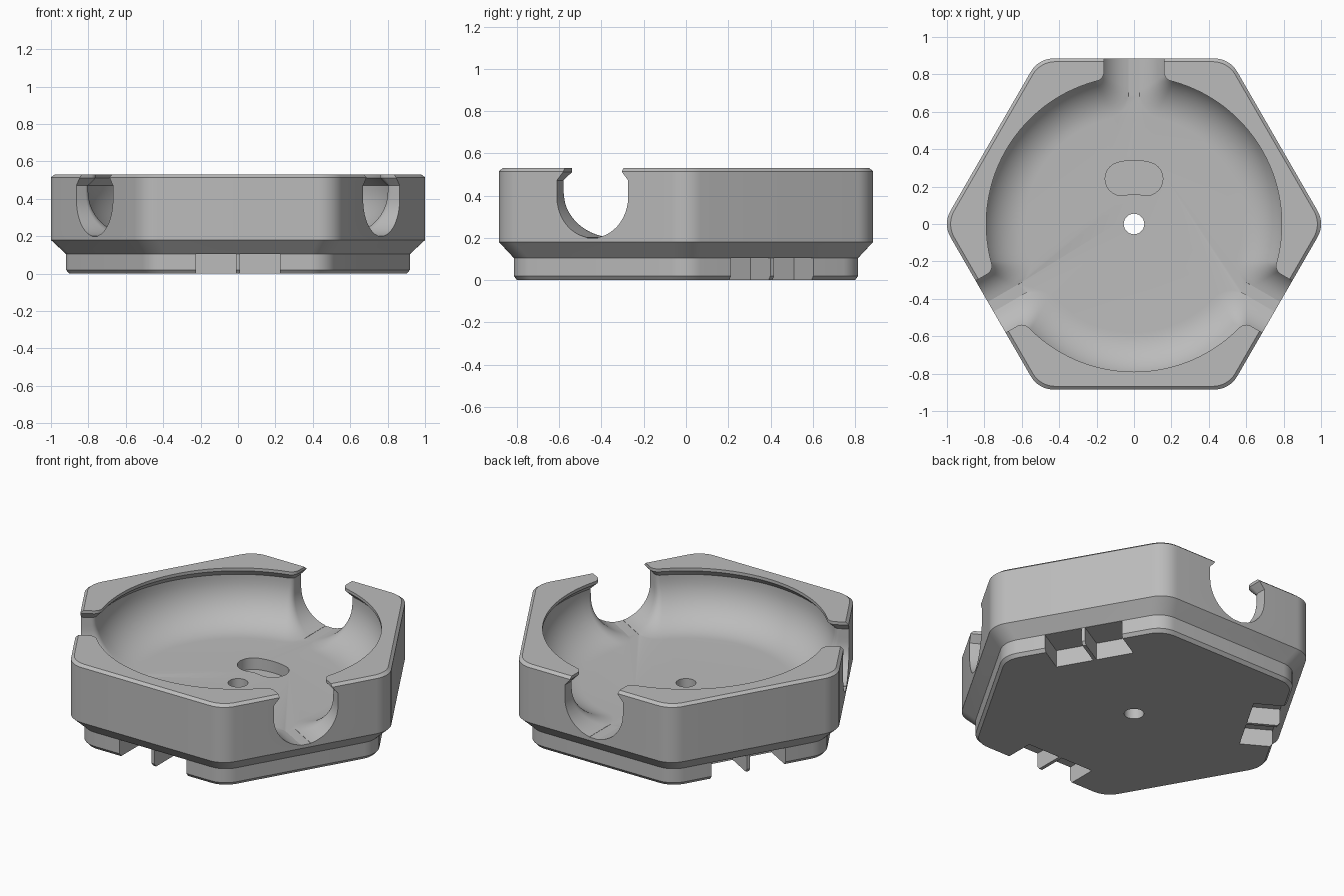
import bpy
import bmesh
from math import sin, cos, pi, radians, sqrt, atan2, hypot

if "Cube" in bpy.data.objects:
    bpy.data.objects.remove(bpy.data.objects["Cube"])

grey = bpy.data.materials.new("plain_grey")
grey.use_nodes = True
grey.diffuse_color = (0.5, 0.5, 0.5, 1)
grey.node_tree.nodes["Principled BSDF"].inputs["Base Color"].default_value = (0.5, 0.5, 0.5, 1)


def loft(name, layers):
    """Closed solid through (outline, height) layers with equal point counts."""
    bm = bmesh.new()
    rings = [[bm.verts.new((x, y, z)) for x, y in outline] for outline, z in layers]
    for low, high in zip(rings, rings[1:]):
        n = len(low)
        for i in range(n):
            j = (i + 1) % n
            bm.faces.new((low[i], low[j], high[j], high[i]))
    bm.faces.new(rings[0][::-1])
    bm.faces.new(rings[-1])
    bmesh.ops.recalc_face_normals(bm, faces=bm.faces)
    mesh = bpy.data.meshes.new(name)
    bm.to_mesh(mesh)
    bm.free()
    mesh.materials.append(grey)
    obj = bpy.data.objects.new(name, mesh)
    bpy.context.collection.objects.link(obj)
    return obj


def arc(cx, cy, r, start, end, n):
    angles = [start + (end - start) * i / n for i in range(n + 1)]
    return [(cx + r * cos(a), cy + r * sin(a)) for a in angles]


def turn(points, a):
    return [(x * cos(a) - y * sin(a), x * sin(a) + y * cos(a)) for x, y in points]


def rounded_hexagon(apothem, r=0.14):
    core = (apothem - r) * 2 / sqrt(3)
    points = []
    for k in range(6):
        a = k * pi / 3
        points += arc(core * cos(a), core * sin(a), r, a - pi / 6, a + pi / 6, 8)
    return points


def cavity_outline(radius, half, fillet):
    """Round bowl joined to three outward channels by rounded corners."""
    cx = half + fillet
    cy = sqrt((radius + fillet) ** 2 - cx ** 2)
    touch = atan2(cy, cx)
    side = arc(cx, cy, fillet, touch + pi, pi, 8) + [(half, 1.2)]
    other = [(-x, y) for x, y in reversed(side)]
    bowl = arc(0, 0, radius, pi / 3 - touch, touch, 28)[:-1]
    points = []
    for k in range(3):
        points += turn(bowl + side + other[:-1], k * 2 * pi / 3)
    return points


# Hexagonal body: narrow base, flared shoulder, chamfered top
BODY = [(0.8, 0), (0.815, 0.02), (0.815, 0.105), (0.885, 0.18), (0.885, 0.515), (0.868, 0.53)]
body = loft("hexagonal_tray", [(rounded_hexagon(a), z) for a, z in BODY])

# Bowl with a curved foot, round-bottomed channels and an overhanging lip
FLOOR, WALL, FOOT, CHANNEL = 0.2, 0.83, 0.25, 0.195
layers = []
for i in range(15):
    t = radians(90) * i / 14
    z = FLOOR + FOOT * (1 - cos(t))
    radius = WALL - FOOT + FOOT * sin(t)
    drop = max(0, CHANNEL + FLOOR - z)
    half = max(0.03, sqrt(CHANNEL ** 2 - drop ** 2))
    layers.append((cavity_outline(radius, half, 0.03 + 0.4 * (WALL - radius)), z))
layers.append((cavity_outline(WALL, CHANNEL, 0.03), 0.472))
for z in (0.512, 0.6):
    layers.append((cavity_outline(0.79, 0.16, 0.05), z))
cutters = [loft("cavity_cutter", layers)]

# Central through hole
circle = arc(0, 0, 0.055, 0, 2 * pi, 32)[:-1]
cutters.append(loft("hole_cutter", [(circle, -0.1), (circle, 0.4)]))

# Curved pocket in the floor
MID, W, SPAN = 0.25, 0.09, radians(15)
left, right = pi / 2 + SPAN, pi / 2 - SPAN
pocket = arc(0, 0, MID + W, right, left, 8)
pocket += arc(MID * cos(left), MID * sin(left), W, left, left + pi, 12)[1:]
pocket += arc(0, 0, MID - W, left, right, 8)[1:]
pocket += arc(MID * cos(right), MID * sin(right), W, right + pi, right + 2 * pi, 12)[1:-1]
cutters.append(loft("pocket_cutter", [(pocket, 0.13), (pocket, 0.4)]))

# Paired slots under three sides, split by a thin fin
for k in range(3):
    for s in (-1, 1):
        slot = [(s * 0.01, -1), (s * 0.225, -1), (s * 0.225, -0.63), (s * 0.01, -0.63)]
        slot = turn(slot, k * 2 * pi / 3)
        cutters.append(loft("slot_cutter", [(slot, -0.1), (slot, 0.104)]))

# Cut everything out of the body
bpy.ops.object.select_all(action="DESELECT")
bpy.context.view_layer.objects.active = body
body.select_set(True)
for cutter in cutters:
    cutter.hide_render = True
    mod = body.modifiers.new("cut", "BOOLEAN")
    mod.operation = "DIFFERENCE"
    mod.solver = "EXACT"
    mod.object = cutter
    bpy.ops.object.modifier_apply(modifier=mod.name)
    bpy.data.objects.remove(cutter)

bpy.ops.object.shade_smooth_by_angle(angle=radians(25))
